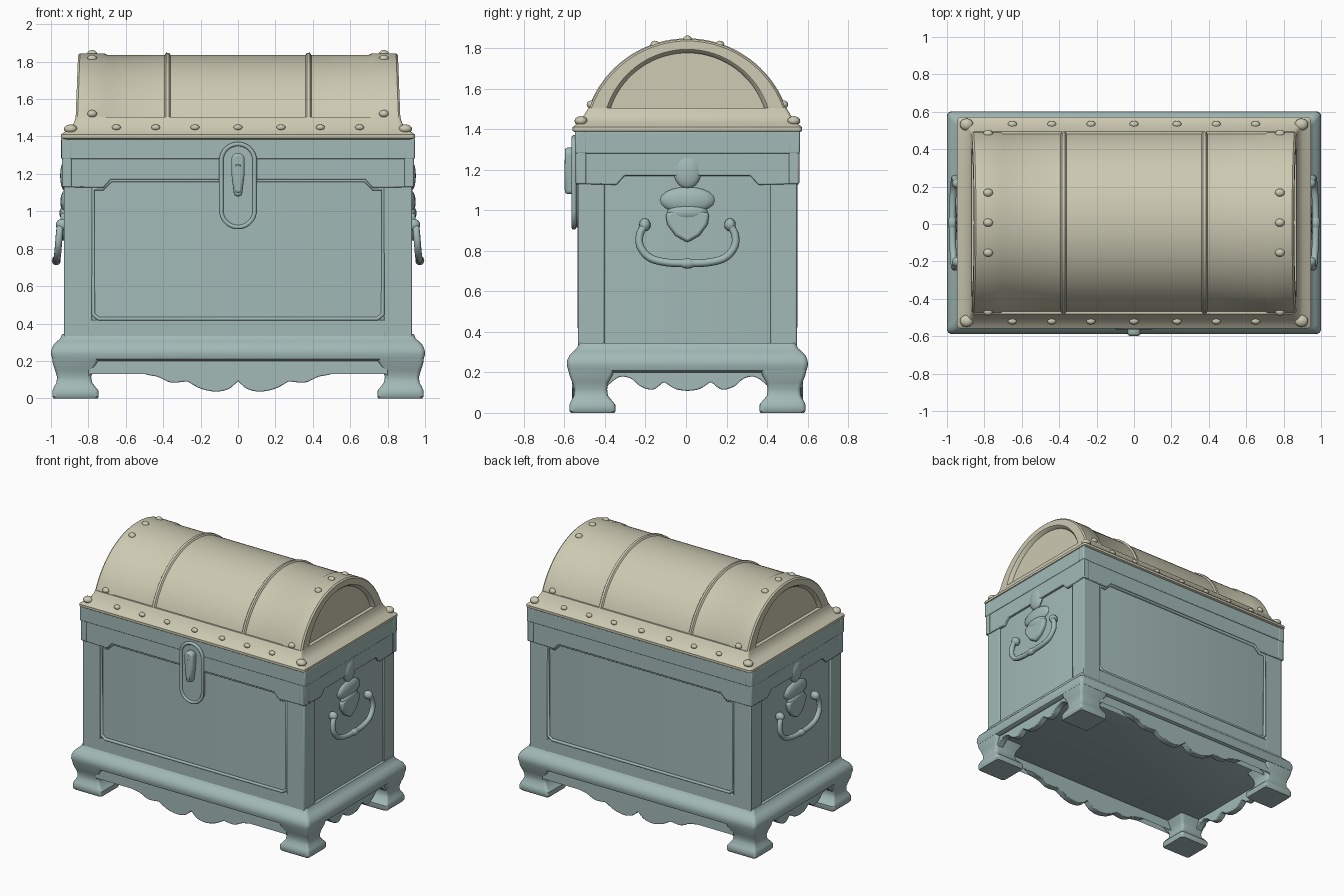
import bpy, bmesh, math
from mathutils import Matrix, Vector

if "Cube" in bpy.data.objects:
    bpy.data.objects.remove(bpy.data.objects["Cube"])

CY = 0.007  # the chest sits slightly back so the latch stays inside the bounds


def material(name, rgb):
    m = bpy.data.materials.new(name)
    m.diffuse_color = (*rgb, 1)
    m.use_nodes = True
    m.node_tree.nodes["Principled BSDF"].inputs["Base Color"].default_value = m.diffuse_color
    return m


TEAL = material("teal_wood", (0.36, 0.49, 0.47))
CREAM = material("cream_lid", (0.60, 0.58, 0.44))


def finish(name, data, mat, turn=0.0, bevel=0.0):
    if isinstance(data, bmesh.types.BMesh):
        bmesh.ops.recalc_face_normals(data, faces=data.faces)
        mesh = bpy.data.meshes.new(name)
        data.to_mesh(mesh)
        data.free()
        data = mesh
    ob = bpy.data.objects.new(name, data)
    bpy.context.collection.objects.link(ob)
    data.materials.append(mat)
    ob.location.y = CY
    ob.rotation_euler.z = turn
    if bevel:
        b = ob.modifiers.new("bevel", "BEVEL")
        b.width, b.segments, b.limit_method = bevel, 2, "ANGLE"
    return ob


def loft(name, rings, mat):
    bm = bmesh.new()
    loops = [[bm.verts.new(p) for p in ring] for ring in rings]
    n = len(loops[0])
    for a, b in zip(loops, loops[1:]):
        for i in range(n):
            j = (i + 1) % n
            bm.faces.new((a[i], a[j], b[j], b[i]))
    bm.faces.new(loops[0])
    bm.faces.new(loops[-1])
    return finish(name, bm, mat)


def rrect(hx, hy, z, r=0.02, cx=0.0, cy=0.0):
    pts = []
    for k, (sx, sy) in enumerate(((1, 1), (-1, 1), (-1, -1), (1, -1))):
        for s in range(5):
            a = math.radians(90 * k + 22.5 * s)
            pts.append((cx + sx * (hx - r) + r * math.cos(a), cy + sy * (hy - r) + r * math.sin(a), z))
    return pts


def plate(name, pts, d0, d1, turn, mat=TEAL, bevel=0.006):
    """Outline (u, z) on one wall, extruded from depth d0 out to d1."""
    bm = bmesh.new()
    f = bm.faces.new([bm.verts.new((u, -d0, z)) for u, z in pts])
    ext = bmesh.ops.extrude_face_region(bm, geom=[f], use_keep_orig=True)
    vs = [v for v in ext["geom"] if isinstance(v, bmesh.types.BMVert)]
    bmesh.ops.translate(bm, verts=vs, vec=(0, d0 - d1, 0))
    return finish(name, bm, mat, turn, bevel)


def box(u0, u1, z0, z1):
    return [(u0, z0), (u1, z0), (u1, z1), (u0, z1)]


def mirrored(half):
    """Complete a centre-outwards half outline to run left to right."""
    return [(-u, *r) for u, *r in reversed(half) if u > 0] + list(half)


def smooth(pts, steps=5):
    """Catmull-Rom curve through the points."""
    P = [Vector(p) for p in pts]
    out = []
    for i in range(len(P) - 1):
        a, b, c, d = P[max(i - 1, 0)], P[i], P[i + 1], P[min(i + 2, len(P) - 1)]
        for s in range(steps):
            t = s / steps
            out.append(0.5 * (2 * b + (c - a) * t + (2 * a - 5 * b + 4 * c - d) * t**2 + (3 * b - a - 3 * c + d) * t**3))
    return [tuple(p) for p in out + [P[-1]]]


def tube(name, pts, radius, turn, cyclic=False):
    cu = bpy.data.curves.new(name, "CURVE")
    cu.dimensions, cu.bevel_depth, cu.bevel_resolution, cu.use_fill_caps = "3D", radius, 3, True
    s = cu.splines.new("POLY")
    s.points.add(len(pts) - 1)
    for p, (u, d, z) in zip(s.points, pts):
        p.co = (u, -d, z, 1)
    s.use_cyclic_u = cyclic
    return finish(name, cu, TEAL, turn)


def blobs(name, items, mat, turn=0.0):
    """Several ellipsoids (centre, radii) in one object."""
    bm = bmesh.new()
    for c, r in items:
        m = Matrix.Translation(c) @ Matrix.Diagonal((*r, 1))
        bmesh.ops.create_uvsphere(bm, u_segments=16, v_segments=10, radius=1, matrix=m)
    return finish(name, bm, mat, turn)


# Body core and base moulding
loft("body", [rrect(0.918, 0.528, z, 0.01) for z in (0.25, 1.39)], TEAL)
moulding = [(0.03, 0.20), (0.048, 0.21), (0.055, 0.235), (0.053, 0.26), (0.042, 0.285),
            (0.022, 0.305), (0.005, 0.32), (-0.005, 0.345)]
loft("base_moulding", [rrect(0.945 + d, 0.54 + d, z, 0.025) for d, z in moulding], TEAL)

# Feet: outer x, outer y, inner x, inner y, height
foot = [(0.985, 0.575, 0.75, 0.36, 0.0), (0.992, 0.582, 0.745, 0.355, 0.01), (0.992, 0.582, 0.745, 0.355, 0.04),
        (0.985, 0.575, 0.76, 0.37, 0.058), (0.97, 0.56, 0.78, 0.392, 0.085), (0.968, 0.558, 0.785, 0.396, 0.115),
        (0.978, 0.568, 0.775, 0.39, 0.15), (0.99, 0.582, 0.755, 0.37, 0.185), (0.993, 0.588, 0.74, 0.36, 0.215)]
for sx, side in ((-1, "left"), (1, "right")):
    for sy, end in ((-1, "front"), (1, "back")):
        loft(f"foot_{end}_{side}", [rrect((ox - ix) / 2, (oy - iy) / 2, z, 0.02, sx * (ox + ix) / 2, sy * (oy + iy) / 2)
                                    for ox, oy, ix, iy, z in foot], TEAL)

# Scalloped apron outlines, centre outwards
long_scallop = smooth([(0, 0.092), (0.05, 0.05), (0.12, 0.036), (0.2, 0.052), (0.27, 0.09)]) + smooth(
    [(0.28, 0.09), (0.36, 0.085), (0.43, 0.115), (0.5, 0.13), (0.57, 0.168), (0.65, 0.18), (0.74, 0.165), (0.8, 0.12)])
short_scallop = smooth([(0, 0.108), (0.06, 0.118), (0.11, 0.15)]) + smooth(
    [(0.12, 0.15), (0.17, 0.115), (0.23, 0.13), (0.28, 0.17), (0.34, 0.175), (0.41, 0.12)])

# Walls: aprons, corner posts, rails and top band
walls = [("front", 0, True), ("right", 90, False), ("back", 180, True), ("left", 270, False)]
for name, deg, wide in walls:
    t = math.radians(deg)
    half, depth = (0.93, 0.54) if wide else (0.54, 0.93)
    post = 0.78 if wide else 0.41
    scallop = mirrored(long_scallop if wide else short_scallop)
    end = scallop[-1][0]
    plate(f"{name}_apron", scallop + [(end, 0.22), (-end, 0.22)], depth - 0.02, depth + 0.03, t)
    for s in (-1, 1):
        plate(f"{name}_corner_post", box(*sorted((s * post, s * half)), 0.3, 1.3), depth - 0.03, depth, t)
    slope = post - 0.06
    edge = [(slope - 0.04, 1.17), (slope, 1.125), (half + 0.012, 1.13), (half + 0.012, 1.39)]
    plate(f"{name}_top_band", mirrored(edge), depth - 0.04, depth + 0.009, t)
    plate(f"{name}_top_rail", box(-half - 0.015, half + 0.015, 1.28, 1.39), depth - 0.04, depth + 0.014, t)
    if wide:
        plate(f"{name}_bottom_rail", box(-0.79, 0.79, 0.3, 0.42), depth - 0.03, depth, t)
        d = depth - 0.008
        rim = [(-0.775, 1.12), (-0.775, 0.45), (-0.745, 0.425), (0.745, 0.425), (0.775, 0.45),
               (0.775, 1.12), (0.725, 1.12), (0.68, 1.165), (-0.68, 1.165), (-0.725, 1.12)]
        tube(f"{name}_panel_bead", [(u, d, z) for u, z in rim], 0.011, t, True)
        continue
    # Side handle: back plate, knobs and swinging bail
    blobs(f"{name}_handle_mount", [((0, -0.925, 1.19), (0.068, 0.026, 0.082)), ((0, -0.92, 1.05), (0.135, 0.03, 0.065)),
                                   ((0, -0.925, 0.99), (0.1, 0.03, 0.04))], TEAL, t)
    shield = [(0, 0.84), (0.06, 0.875), (0.1, 0.93), (0.108, 0.985), (0.06, 1.0), (0, 0.99)]
    plate(f"{name}_handle_shield", shield + [(-u, z) for u, z in reversed(shield[1:-1])], 0.9, 0.948, t, bevel=0.014)
    bail = smooth([(0, 0.972, 0.738), (0.1, 0.97, 0.742), (0.185, 0.965, 0.765), (0.232, 0.96, 0.82),
                   (0.235, 0.955, 0.88), (0.21, 0.95, 0.925)])
    tube(f"{name}_handle_bail", mirrored(bail), 0.019, t)
    blobs(f"{name}_handle_knobs", [((s * 0.21, -0.94, 0.928), (0.028, 0.034, 0.032)) for s in (-1, 1)]
          + [((0, -0.972, 0.737), (0.042, 0.024, 0.025))], TEAL, t)

# Latch: rounded plate, raised rim and hasp
oval = [(0.09 * math.cos(a), (1.27 if a < math.pi else 1.005) + 0.09 * math.sin(a))
        for a in (math.radians(15 * i + 7.5) for i in range(24))]
plate("latch_plate", oval, 0.51, 0.56, 0)
tube("latch_rim", [(u, 0.56, z) for u, z in oval], 0.012, 0, True)
plate("latch_hasp", [(-0.02, 1.08), (0.02, 1.08), (0.034, 1.19), (0.036, 1.29), (0.018, 1.31),
                     (-0.018, 1.31), (-0.036, 1.29), (-0.034, 1.19)], 0.55, 0.605, 0, bevel=0.014)
plate("latch_tongue", box(-0.014, 0.014, 1.1, 1.25), 0.6, 0.607, 0)

# Lid skirt: flared moulding under the dome
skirt = [(0.935, 0.555, 1.385), (0.946, 0.566, 1.392), (0.946, 0.566, 1.41), (0.93, 0.551, 1.422),
         (0.905, 0.536, 1.436), (0.883, 0.516, 1.46), (0.873, 0.5, 1.485), (0.868, 0.488, 1.505)]
loft("lid_skirt", [rrect(hx, hy, z, 0.02) for hx, hy, z in skirt], CREAM)

# Lid dome: arch sections along x with end bands, ribs and recessed ends
RZ = 1.33


def arch(x, r, cz=RZ, zb=1.42, n=40):
    a0 = math.asin((zb - cz) / r)
    ring = []
    for i in range(n + 1):
        a = a0 + (math.pi - 2 * a0) * i / n
        z = cz + r * math.sin(a)
        lean = 1 + 0.045 * (1.84 - z) if abs(x) > 0.8 else 1
        ring.append((x * lean, r * math.cos(a), z))
    return ring


half = [arch(0.36, 0.506), arch(0.368, 0.516), arch(0.384, 0.518), arch(0.392, 0.506), arch(0.70, 0.506),
        arch(0.715, 0.514), arch(0.845, 0.514), arch(0.855, 0.505), arch(0.855, 0.418, 1.376, 1.48),
        arch(0.848, 0.41, 1.376, 1.49), arch(0.828, 0.4, 1.376, 1.5)]
loft("lid_dome", [[(-x, y, z) for x, y, z in r] for r in reversed(half)] + half, CREAM)

# Lid rivets and corner bosses
rivets = []
for sy in (-1, 1):
    for x in (0, 0.23, -0.23, 0.44, -0.44, 0.65, -0.65):
        rivets.append(((x, sy * 0.526, 1.448), (0.024, 0.018, 0.016)))
for sx in (-1, 1):
    for y in (-0.475, -0.16, 0, 0.16, 0.475):
        rivets.append(((sx * 0.78, y, RZ + math.sqrt(0.512**2 - y * y)), (0.026, 0.022, 0.02)))
    for sy in (-1, 1):
        rivets.append(((sx * 0.895, sy * 0.525, 1.44), (0.036, 0.032, 0.024)))
blobs("lid_rivets", rivets, CREAM)

# Smooth shading with sharp edges kept
bpy.ops.object.select_all(action="DESELECT")
for ob in bpy.context.collection.objects:
    if ob.type == "MESH":
        ob.select_set(True)
        bpy.context.view_layer.objects.active = ob
bpy.ops.object.shade_smooth_by_angle(angle=math.radians(38))
